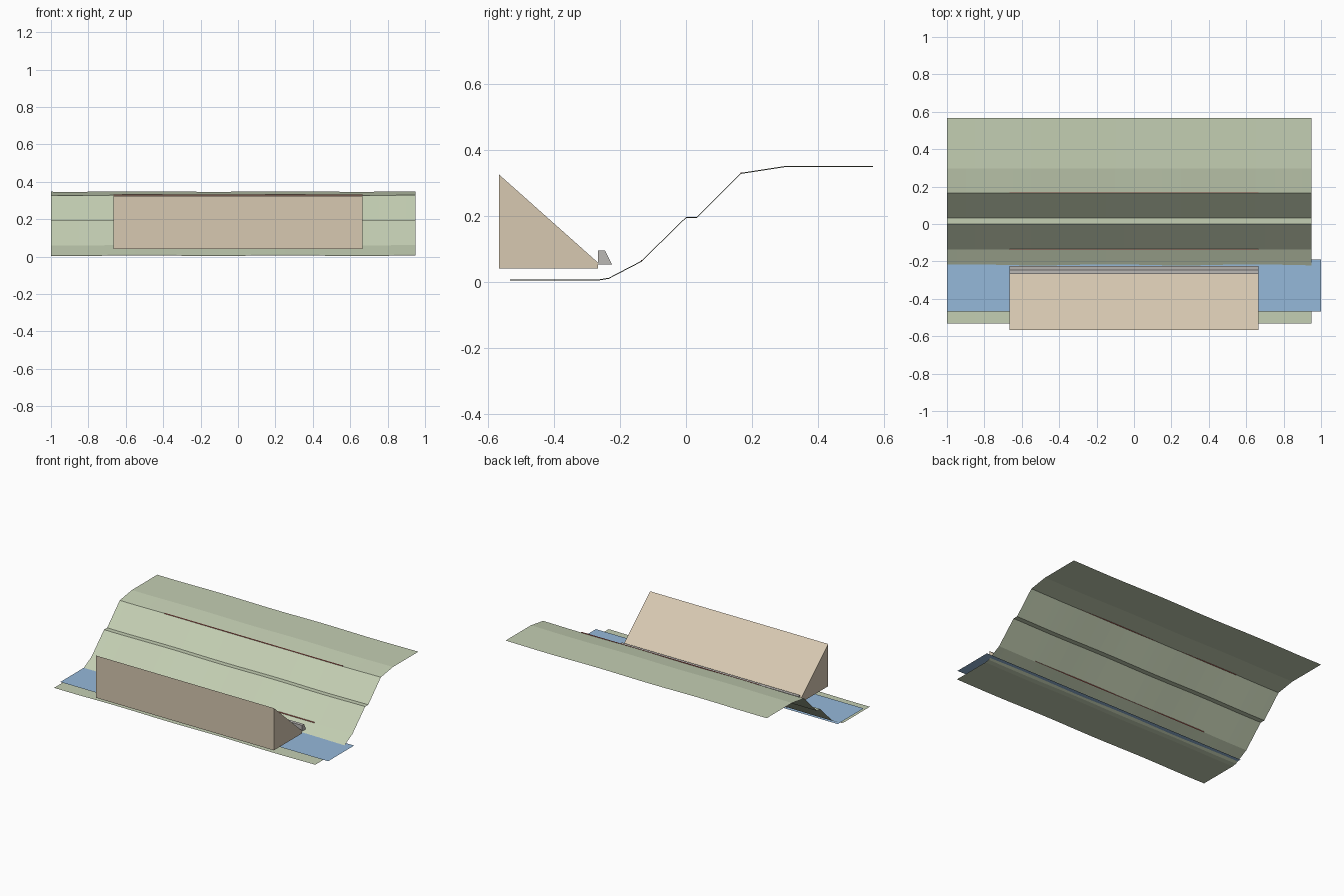
import bpy, bmesh, math

if "Cube" in bpy.data.objects:
    bpy.data.objects.remove(bpy.data.objects["Cube"])


def make_object(name, bm, color=None):
    bmesh.ops.recalc_face_normals(bm, faces=bm.faces)
    mesh = bpy.data.meshes.new(name)
    bm.to_mesh(mesh)
    bm.free()
    if color:
        mat = bpy.data.materials.new(name + "_material")
        mat.diffuse_color = (*color, 1)
        mat.use_nodes = True
        mat.node_tree.nodes["Principled BSDF"].inputs["Base Color"].default_value = mat.diffuse_color
        mesh.materials.append(mat)
    obj = bpy.data.objects.new(name, mesh)
    bpy.context.collection.objects.link(obj)
    return obj


def prism(name, profile, half, color=None):
    """Extrude a closed (y, z) profile along x from -half to half."""
    bm = bmesh.new()
    face = bm.faces.new([bm.verts.new((-half, y, z)) for y, z in profile])
    ext = bmesh.ops.extrude_face_region(bm, geom=[face])
    moved = [v for v in ext["geom"] if isinstance(v, bmesh.types.BMVert)]
    bmesh.ops.translate(bm, verts=moved, vec=(2 * half, 0, 0))
    return make_object(name, bm, color)


def sheet(name, profile, xs, color, wave=0.0):
    """Open (y, z) profile swept along x with a gentle ripple, facing up."""
    bm = bmesh.new()
    rows = [[bm.verts.new((x, y, z + wave * math.sin(8.2 * x - 0.5)))
             for y, z in profile] for x in xs]
    for a, b in zip(rows, rows[1:]):
        for j in range(len(profile) - 1):
            bm.faces.new((a[j], b[j], b[j + 1], a[j + 1]))
    bmesh.ops.recalc_face_normals(bm, faces=bm.faces)
    bm.normal_update()
    if sum(f.normal.z for f in bm.faces) < 0:
        bmesh.ops.reverse_faces(bm, faces=bm.faces)
    mesh = bpy.data.meshes.new(name)
    bm.to_mesh(mesh)
    bm.free()
    mat = bpy.data.materials.new(name + "_material")
    mat.diffuse_color = (*color, 1)
    mat.use_nodes = True
    mat.node_tree.nodes["Principled BSDF"].inputs["Base Color"].default_value = mat.diffuse_color
    mesh.materials.append(mat)
    obj = bpy.data.objects.new(name, mesh)
    bpy.context.collection.objects.link(obj)
    return obj


# Terraced bank: river bed, lower slope, berm, upper slope, plateau
bank = [(-0.533, 0.005), (-0.264, 0.005), (-0.234, 0.010), (-0.136, 0.061),
        (0, 0.194), (0.033, 0.194), (0.167, 0.328), (0.297, 0.348),
        (0.567, 0.348)]
sheet("terraced_bank", bank, [-1 + 0.05 * i for i in range(40)],
      (0.55, 0.62, 0.45), 0.0015)

# Water surface, dipping under the bank
sheet("water_surface", [(-0.467, 0.018), (-0.19, 0.018)], [-1, 1],
      (0.30, 0.48, 0.70))

# Large wedge-shaped fill
prism("fill_wedge", [(-0.567, 0.040), (-0.267, 0.040), (-0.267, 0.058),
                     (-0.567, 0.325)], 0.665, (0.68, 0.58, 0.44))

# Toe block in front of the wedge
prism("toe_block", [(-0.267, 0.052), (-0.224, 0.052), (-0.245, 0.094),
                    (-0.267, 0.094)], 0.665, (0.5, 0.48, 0.46))

# Red marker lines on the slope breaks
for name, y, z in (("lower_marker_line", -0.135, 0.063),
                   ("upper_marker_line", 0.167, 0.329)):
    r = 0.002
    prism(name, [(y - r, z - r), (y + r, z - r), (y + r, z + r),
                 (y - r, z + r)], 0.665, (0.55, 0.12, 0.10))
